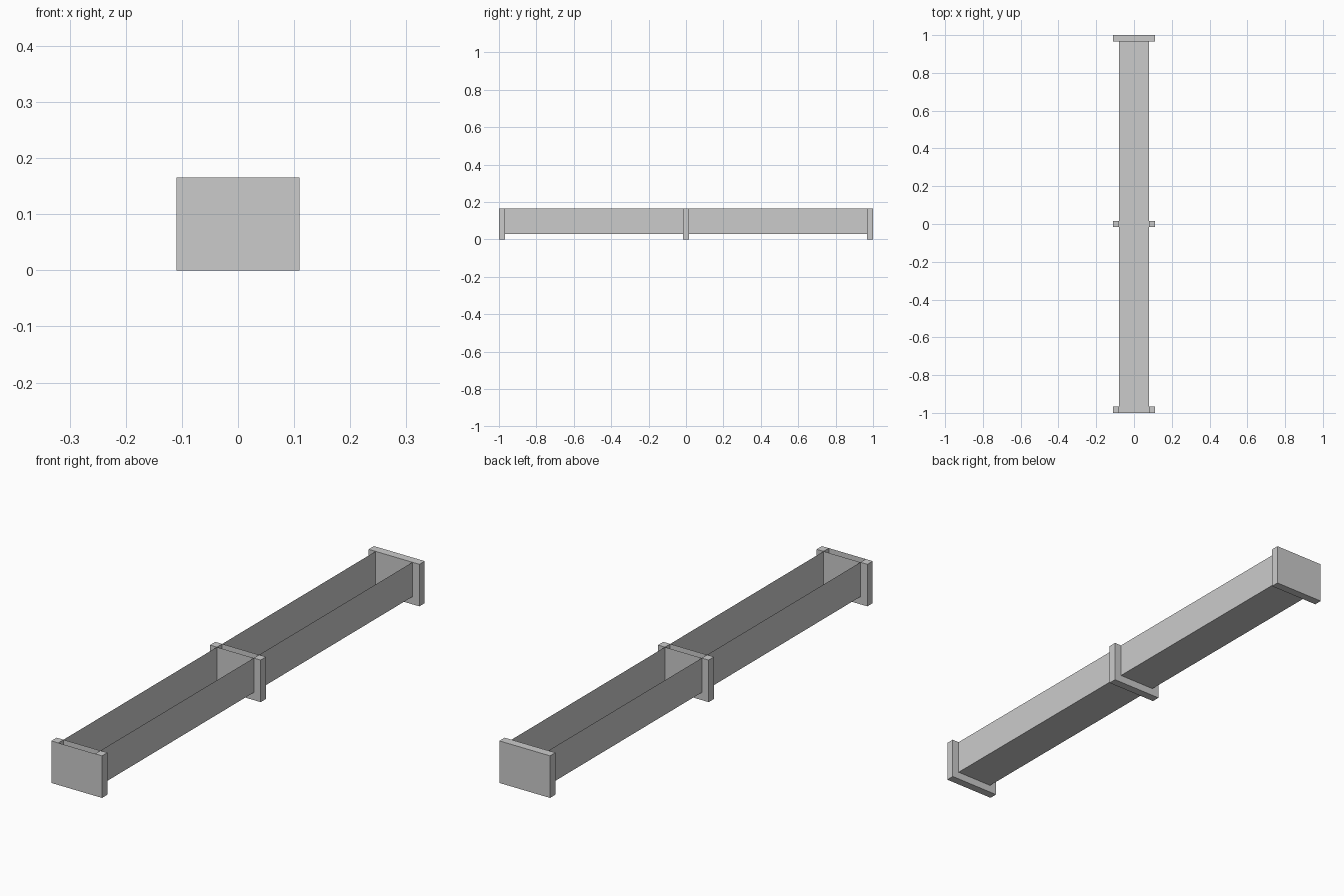
import bpy

if "Cube" in bpy.data.objects:
    bpy.data.objects.remove(bpy.data.objects["Cube"])

OUT, INN = 0.11, 0.08      # half widths of collars and channel
FLOOR, TOP = 0.03, 0.165   # channel floor and rim heights
D = 0.033                  # collar thickness


def make(name, verts, faces):
    me = bpy.data.meshes.new(name)
    me.from_pydata(verts, [], faces)
    me.update()
    ob = bpy.data.objects.new(name, me)
    bpy.context.collection.objects.link(ob)
    return ob


def prism(name, profile, y0, y1):
    """Extrude an (x, z) outline, counter-clockwise from the front, along y."""
    n = len(profile)
    verts = [(x, y, z) for y in (y0, y1) for x, z in profile]
    faces = [tuple(range(n)), tuple(range(2 * n - 1, n - 1, -1))]
    faces += [(i, i + n, (i + 1) % n + n, (i + 1) % n) for i in range(n)]
    return make(name, verts, faces)


def panel(name, y, facing):
    """Thin sheet closing the channel; facing is -1 (front) or 1 (back)."""
    verts = [(-INN, y, FLOOR), (INN, y, FLOOR), (INN, y, TOP), (-INN, y, TOP)]
    return make(name, verts, [(0, 1, 2, 3) if facing < 0 else (3, 2, 1, 0)])


# Open sheet channel: two walls and a floor
section = [(-INN, TOP), (-INN, FLOOR), (INN, FLOOR), (INN, TOP)]
ends = (-1, 1 - D)
make("channel", [(x, y, z) for y in ends for x, z in section],
     [(i, i + 4, i + 5, i + 1) for i in range(3)])

# U-shaped collars at the front and middle, each with two closing sheets
u_shape = [(-OUT, 0), (OUT, 0), (OUT, TOP), (INN, TOP), (INN, FLOOR),
           (-INN, FLOOR), (-INN, TOP), (-OUT, TOP)]
for label, y in (("front", -1), ("middle", -D / 2)):
    prism(label + "_collar", u_shape, y, y + D)
    panel(label + "_sheet_a", y, -1)
    panel(label + "_sheet_b", y + D, 1)

# Solid plate closing the back end
prism("back_plate", [(-OUT, 0), (OUT, 0), (OUT, TOP), (-OUT, TOP)], 1 - D, 1)
